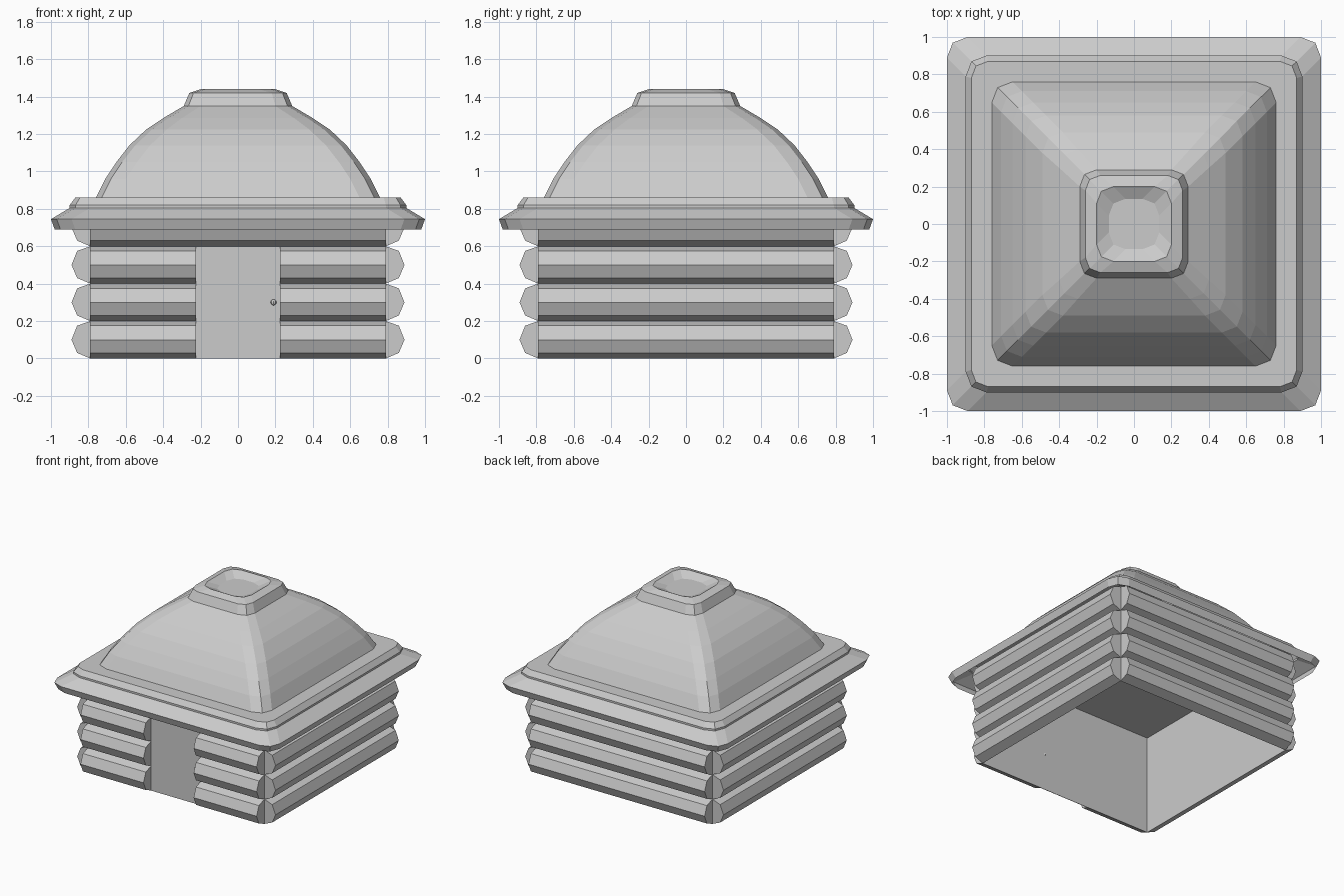
import bpy, bmesh, math
from mathutils import Matrix

if "Cube" in bpy.data.objects:
    bpy.data.objects.remove(bpy.data.objects["Cube"])


def finish(name, bm, recalc=True):
    if recalc:
        bmesh.ops.recalc_face_normals(bm, faces=bm.faces[:])
    me = bpy.data.meshes.new(name)
    bm.to_mesh(me)
    bm.free()
    ob = bpy.data.objects.new(name, me)
    bpy.context.collection.objects.link(ob)
    return ob


def ring(bm, h, z, c):
    """Square ring of half width h with three-point rounded corners of size c."""
    verts = []
    for q in range(4):
        rot = Matrix.Rotation(q * math.pi / 2, 3, 'Z')
        for x, y in ((h, h - c), (h - 0.28 * c, h - 0.28 * c), (h - c, h)):
            v = bm.verts.new((x, y, 0))
            v.co = rot @ v.co
            v.co.z = z
            verts.append(v)
    return verts


def loft(name, sections, cap_end=False):
    """Skin consecutive rings; winding already faces outward."""
    bm = bmesh.new()
    rings = [ring(bm, *s) for s in sections]
    for a, b in zip(rings, rings[1:]):
        n = len(a)
        for i in range(n):
            j = (i + 1) % n
            bm.faces.new((a[i], a[j], b[j], b[i]))
    if cap_end:
        bm.faces.new(rings[-1])
    return finish(name, bm, recalc=False)


W = 0.79      # wall plane
LOG = [(0, 0), (0.07, 0.03), (0.10, 0.10), (0.07, 0.175), (0, 0.20)]


def half_log(bm, x0, x1, z, rot):
    """Half-octagon log lying along one wall, with end caps and an open back."""
    ends = [[bm.verts.new(rot @ Matrix.Translation((x, -W - d, z + h)).translation)
             for d, h in LOG] for x in (x0, x1)]
    a, b = ends
    for i in range(len(LOG) - 1):
        bm.faces.new((a[i], b[i], b[i + 1], a[i + 1]))
    bm.faces.new(a)
    bm.faces.new(b[::-1])


# Log walls: four courses per side, front split by the doorway
for side, name in enumerate(("front_logs", "right_logs", "back_logs", "left_logs")):
    bm = bmesh.new()
    rot = Matrix.Rotation(side * math.pi / 2, 3, 'Z')
    for course in range(4):
        spans = [(-W, W)]
        if side == 0 and course < 3:
            spans = [(-W, -0.225), (0.225, W)]
        for x0, x1 in spans:
            half_log(bm, x0, x1, course * 0.2, rot)
    finish(name, bm)

# Inner wall shell with ceiling, open at the bottom; its front is the flat door
bm = bmesh.new()
bmesh.ops.create_cube(bm, size=1, matrix=Matrix.Translation((0, 0, 0.4)) @
                      Matrix.Diagonal((2 * W, 2 * W, 0.8, 1)))
bottom = [f for f in bm.faces if f.calc_center_median().z < 0.01]
bmesh.ops.delete(bm, geom=bottom, context='FACES_ONLY')
finish("wall_shell", bm, recalc=False)

# Door panel, barely proud of the wall
bm = bmesh.new()
bmesh.ops.create_cube(bm, size=1, matrix=Matrix.Translation((0, -W - 0.002, 0.3)) @
                      Matrix.Diagonal((0.45, 0.003, 0.6, 1)))
finish("door", bm)

# Door knob
bm = bmesh.new()
bmesh.ops.create_uvsphere(bm, u_segments=8, v_segments=6, radius=0.016,
                          matrix=Matrix.Translation((0.19, -W - 0.012, 0.30)))
finish("door_knob", bm)

# Eaves: thin overhanging rim with a stepped cornice
loft("eaves", [(0.98, 0.69, 0.11), (1.00, 0.745, 0.11), (0.90, 0.805, 0.11),
               (0.90, 0.82, 0.11), (0.87, 0.86, 0.09), (0.76, 0.86, 0.11)])

# Domed roof flowing into the collar, with a shallow smoke-hole recess
loft("dome_roof", [(0.76, 0.86, 0.11), (0.71, 0.96, 0.11), (0.65, 1.05, 0.11),
                   (0.58, 1.14, 0.11), (0.49, 1.225, 0.11), (0.40, 1.285, 0.10),
                   (0.29, 1.35, 0.09), (0.26, 1.42, 0.08), (0.20, 1.44, 0.09),
                   (0.135, 1.405, 0.09)], cap_end=True)
